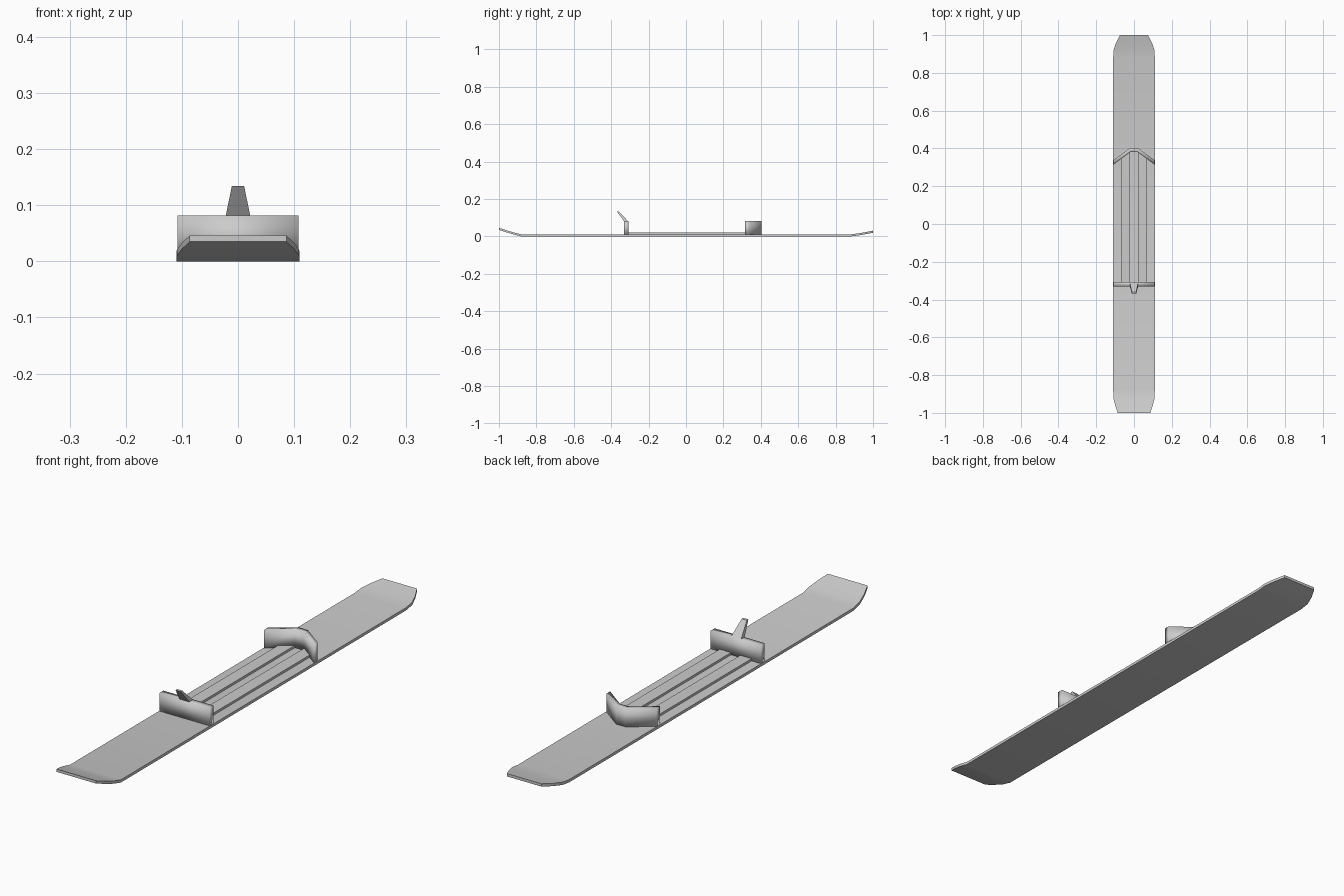
import bpy, bmesh

cube = bpy.data.objects.get("Cube")
if cube:
    bpy.data.objects.remove(cube, do_unlink=True)

GREY = (0.6, 0.6, 0.6, 1.0)
mat = bpy.data.materials.new("light grey")
mat.use_nodes = True
mat.diffuse_color = GREY
mat.node_tree.nodes["Principled BSDF"].inputs["Base Color"].default_value = GREY


def loft(name, sections, angle=0.6):
    """Join matching closed cross-sections into one capped solid."""
    bm = bmesh.new()
    rings = [[bm.verts.new(p) for p in s] for s in sections]
    n = len(rings[0])
    for a, b in zip(rings, rings[1:]):
        for i in range(n):
            j = (i + 1) % n
            bm.faces.new((a[i], a[j], b[j], b[i]))
    bm.faces.new(rings[0])
    bm.faces.new(rings[-1])
    bmesh.ops.recalc_face_normals(bm, faces=bm.faces)
    mesh = bpy.data.meshes.new(name)
    bm.to_mesh(mesh)
    bm.free()
    mesh.materials.append(mat)
    obj = bpy.data.objects.new(name, mesh)
    bpy.context.collection.objects.link(obj)
    bpy.ops.object.select_all(action="DESELECT")
    obj.select_set(True)
    bpy.context.view_layer.objects.active = obj
    if angle is None:
        bpy.ops.object.shade_smooth()
    else:
        bpy.ops.object.shade_smooth_by_angle(angle=angle)
    return obj


def wall(name, path, z0, z1):
    """Upright wall; path holds (x, front y, back y)."""
    return loft(name, [[(x, a, z0), (x, a, z1), (x, b, z1), (x, b, z0)]
                       for x, a, b in path], None)


# Long board with upturned, tapered ends: y, half width, underside height
T = 0.011
stations = [(-1, 0.086, 0.035), (-0.96, 0.1, 0.022), (-0.92, 0.109, 0.01),
            (-0.88, 0.11, 0), (0.88, 0.11, 0), (0.92, 0.109, 0.005),
            (0.96, 0.095, 0.012), (1, 0.075, 0.02)]
loft("board", [[(-w, y, z), (w, y, z), (w, y, z + T), (-w, y, z + T)]
               for y, w, z in stations])

# Two raised grip strips between the walls
for side, s in (("left", 1), ("right", -1)):
    inner, outer = 0.02 * s, 0.069 * s
    loft(side + "_strip",
         [[(x, -0.31, z), (x, y, z), (x, y, 0.02), (x, -0.31, 0.02)]
          for x, y, z in ((inner, 0.382, 0.008), (outer, 0.349, 0.008))])

# Chevron wall at the back
wall("back_wall", [(-0.108, 0.315, 0.338), (-0.02, 0.38, 0.403),
                   (0.02, 0.38, 0.403), (0.108, 0.315, 0.338)], 0.006, 0.082)

# Straight wall at the front with a leaning lever
wall("front_wall", [(-0.108, -0.331, -0.307), (0.108, -0.331, -0.307)],
     0.006, 0.082)
loft("lever", [[(-w, a, z), (w, a, z), (w, b, z), (-w, b, z)]
               for w, a, b, z in ((0.022, -0.33, -0.308, 0.08),
                                  (0.011, -0.37, -0.36, 0.134))])
